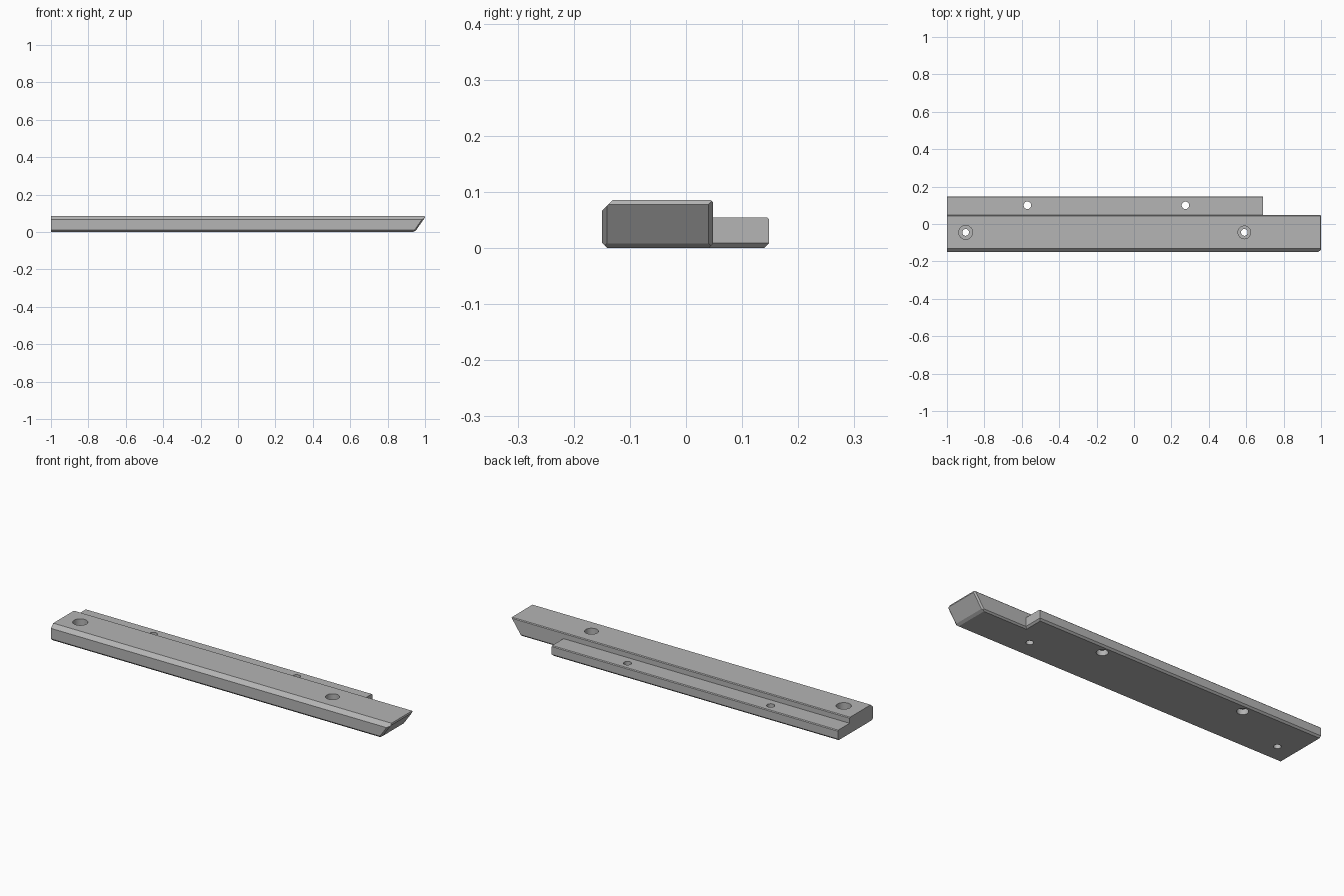
import bpy
import bmesh
from mathutils import Matrix, Vector

old = bpy.data.objects.get("Cube")
if old:
    bpy.data.objects.remove(old, do_unlink=True)

steel = bpy.data.materials.new("grey_steel")
steel.use_nodes = True
grey = (0.46, 0.46, 0.46, 1)
steel.diffuse_color = grey
steel.node_tree.nodes["Principled BSDF"].inputs["Base Color"].default_value = grey


def finish(name, bm):
    bmesh.ops.recalc_face_normals(bm, faces=bm.faces)
    mesh = bpy.data.meshes.new(name)
    bm.to_mesh(mesh)
    bm.free()
    mesh.materials.append(steel)
    obj = bpy.data.objects.new(name, mesh)
    bpy.context.collection.objects.link(obj)
    return obj


def sliced_box(name, low, high, cuts):
    """Box between two corners, trimmed by (point, outward normal) planes."""
    low, high = Vector(low), Vector(high)
    bm = bmesh.new()
    bmesh.ops.create_cube(bm, size=1, matrix=Matrix.Translation((low + high) / 2)
                          @ Matrix.Diagonal((*(high - low), 1)))
    for point, normal in cuts:
        geom = bm.verts[:] + bm.edges[:] + bm.faces[:]
        bmesh.ops.bisect_plane(bm, geom=geom, plane_co=point, plane_no=normal,
                               clear_outer=True)
        rim = [e for e in bm.edges if e.is_boundary]
        bmesh.ops.holes_fill(bm, edges=rim, sides=0)
    return finish(name, bm)


def cylinder(name, x, y, radius, z0, z1):
    bm = bmesh.new()
    bmesh.ops.create_cone(bm, cap_ends=True, segments=40, radius1=radius, radius2=radius,
                          depth=z1 - z0, matrix=Matrix.Translation((x, y, (z0 + z1) / 2)))
    return finish(name, bm)


def combine(target, other, operation):
    mod = target.modifiers.new(operation.lower(), "BOOLEAN")
    mod.operation = operation
    mod.solver = "EXACT"
    mod.object = other
    bpy.context.view_layer.objects.active = target
    bpy.ops.object.modifier_apply(modifier=mod.name)
    bpy.data.objects.remove(other, do_unlink=True)


TOP, BACK, SLOPE = 0.086, 0.048, -0.7

# Main bar: long chamfers, then the undercut slanted end with bevelled rim
bar = sliced_box("main_bar", (-1, -0.15, 0), (1, BACK, TOP), [
    ((0, -0.13, TOP), (0, -1, 1)),
    ((0, -0.14, 0), (0, -1, -1)),
    ((0, 0.04, 0), (0, 1, -1)),
    ((0, 0.044, TOP), (0, 1, 1)),
    ((1, 0, 0.078), (1, 0, SLOPE)),
    ((1, 0, 0.078), (1, 0, 0.3)),
    ((0.937, 0, 0), (0.6, 0, -1)),
    ((1, 0.04, 0.078), (1, 1, SLOPE)),
    ((1, -0.141, 0.078), (1, -1, SLOPE)),
])

# Lower ledge along the back
ledge = sliced_box("back_ledge", (-1, 0.02, 0), (0.69, 0.148, 0.055), [
    ((0, 0.144, 0.055), (0, 1, 1)),
    ((0, 0.139, 0), (0, 1, -1)),
    ((0.681, 0, 0), (1, 0, -1)),
])
combine(bar, ledge, "UNION")

# Bar holes: counterbored from the top
for x, radius in ((-0.9, 0.037), (0.59, 0.034)):
    combine(bar, cylinder("counterbore", x, -0.045, radius, 0.04, 0.2), "DIFFERENCE")
    combine(bar, cylinder("bolt_hole", x, -0.045, 0.018, -0.1, 0.2), "DIFFERENCE")

# Ledge holes: counterbored from below
for x in (-0.57, 0.275):
    combine(bar, cylinder("counterbore", x, 0.1, 0.028, -0.1, 0.028), "DIFFERENCE")
    combine(bar, cylinder("bolt_hole", x, 0.1, 0.02, -0.1, 0.2), "DIFFERENCE")

# Smooth hole walls, crisp edges
bar.name = "slide_bar"
bpy.ops.object.select_all(action="DESELECT")
bar.select_set(True)
bpy.context.view_layer.objects.active = bar
bpy.ops.object.shade_smooth_by_angle(angle=0.4)
